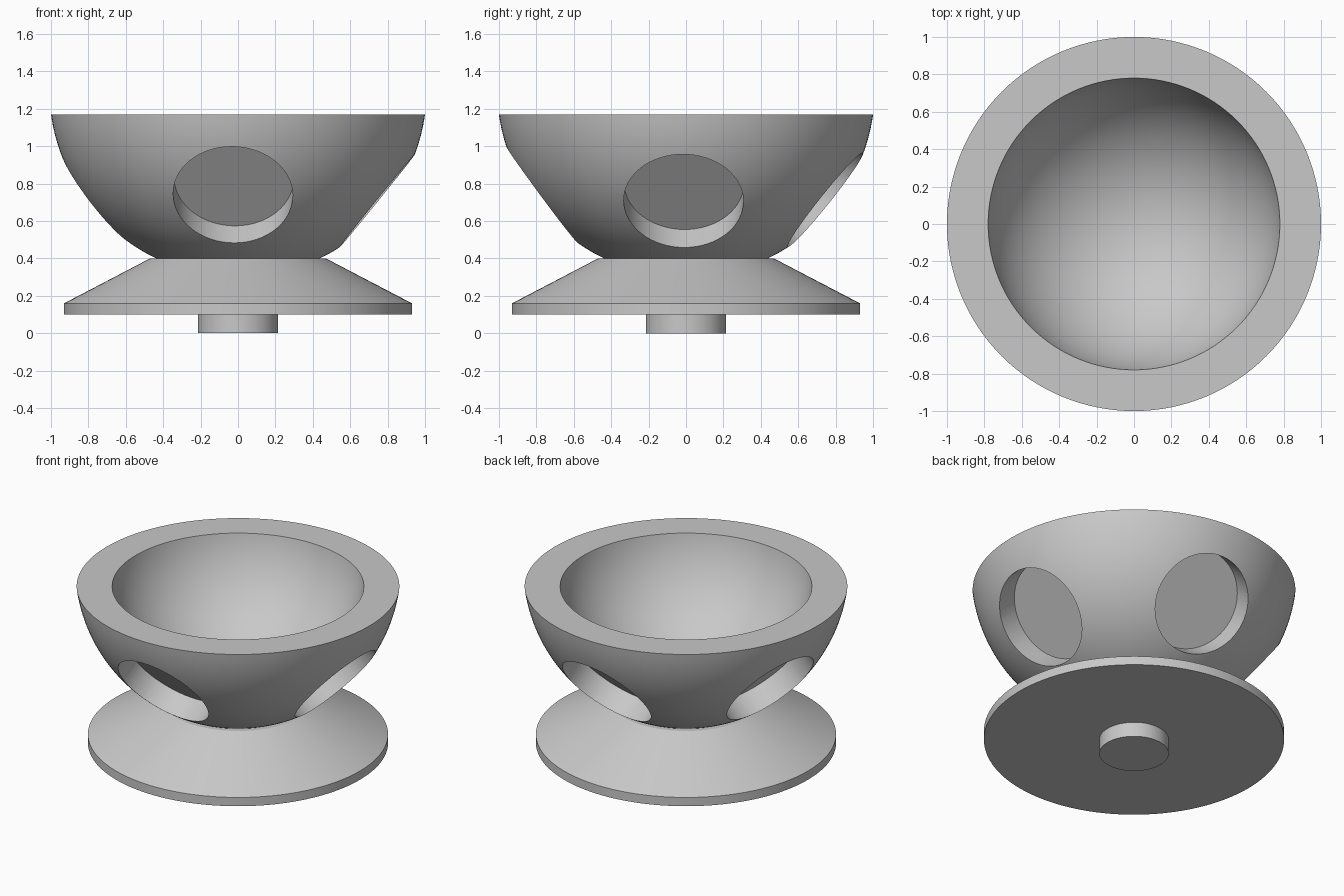
import bpy, bmesh
from math import radians, sqrt, sin, cos, asin, pi
from mathutils import Vector, Matrix

cube = bpy.data.objects.get("Cube")
if cube:
    bpy.data.objects.remove(cube, do_unlink=True)

grey = bpy.data.materials.new("plain_grey")
grey.use_nodes = True
colour = (0.58, 0.58, 0.58, 1)
grey.diffuse_color = colour
grey.node_tree.nodes["Principled BSDF"].inputs["Base Color"].default_value = colour


def make_object(name, bm):
    mesh = bpy.data.meshes.new(name)
    bmesh.ops.recalc_face_normals(bm, faces=bm.faces)
    bm.to_mesh(mesh)
    bm.free()
    mesh.materials.append(grey)
    obj = bpy.data.objects.new(name, mesh)
    bpy.context.collection.objects.link(obj)
    return obj


def lathe(name, profile, steps=128):
    """Spin an (r, z) profile that starts and ends on the axis."""
    bm = bmesh.new()
    verts = [bm.verts.new((r, 0, z)) for r, z in profile]
    edges = [bm.edges.new(pair) for pair in zip(verts, verts[1:])]
    bmesh.ops.spin(bm, geom=verts + edges, cent=(0, 0, 0), axis=(0, 0, 1),
                   angle=2 * pi, steps=steps, use_duplicate=False)
    bmesh.ops.remove_doubles(bm, verts=bm.verts, dist=1e-4)
    return make_object(name, bm)


def select_only(obj):
    bpy.ops.object.select_all(action='DESELECT')
    obj.select_set(True)
    bpy.context.view_layer.objects.active = obj


def smooth(obj):
    select_only(obj)
    bpy.ops.object.shade_smooth_by_angle(angle=radians(20))


# Bowl: two concentric spheres trimmed at the rim and at the neck
RIM_Z, NECK_Z, CENTRE_Z = 1.17, 0.40, 1.31
OUTER = sqrt(1 + (CENTRE_Z - RIM_Z) ** 2)
INNER = sqrt(0.78 ** 2 + (CENTRE_Z - RIM_Z) ** 2)


def arc(radius, low_z, high_z, count):
    a = asin((CENTRE_Z - low_z) / radius)
    b = asin((CENTRE_Z - high_z) / radius)
    angles = [a + (b - a) * i / count for i in range(count + 1)]
    return [(max(0, radius * cos(t)), CENTRE_Z - radius * sin(t)) for t in angles]


outside = arc(OUTER, NECK_Z, RIM_Z, 28)
inside = arc(INNER, CENTRE_Z - INNER, RIM_Z, 40)
inside[0] = (0, CENTRE_Z - INNER)
bowl = lathe("bowl", [(0, NECK_Z)] + outside + inside[::-1])

# Four round blind sockets aimed at the bowl's centre: (azimuth, degrees below level)
HOLE_RADIUS, FLOOR = 0.32, 0.805
for azimuth, drop in ((-1, 39), (84, 38.5), (168, 37), (268, 36.5)):
    a, d = radians(azimuth), radians(drop)
    axis = Vector((cos(a) * cos(d), sin(a) * cos(d), -sin(d)))
    depth = 0.4
    place = Matrix.Translation(Vector((0, 0, CENTRE_Z)) + axis * (FLOOR + depth / 2))
    bm = bmesh.new()
    bmesh.ops.create_cone(bm, cap_ends=True, segments=64, radius1=HOLE_RADIUS,
                          radius2=HOLE_RADIUS, depth=depth,
                          matrix=place @ axis.to_track_quat('Z', 'Y').to_matrix().to_4x4())
    cutter = make_object("socket_cutter", bm)
    cutter.hide_render = True
    select_only(bowl)
    cut = bowl.modifiers.new("socket", 'BOOLEAN')
    cut.operation, cut.solver, cut.object = 'DIFFERENCE', 'EXACT', cutter
    bpy.ops.object.modifier_apply(modifier=cut.name)
    bpy.data.objects.remove(cutter, do_unlink=True)
smooth(bowl)

# Flared pedestal and the short peg below it
smooth(lathe("pedestal", [(0, 0.10), (0.93, 0.10), (0.93, 0.16),
                          (0.47, NECK_Z), (0, NECK_Z)]))
smooth(lathe("peg", [(0, 0), (0.215, 0), (0.215, 0.10), (0, 0.10)], 64))
